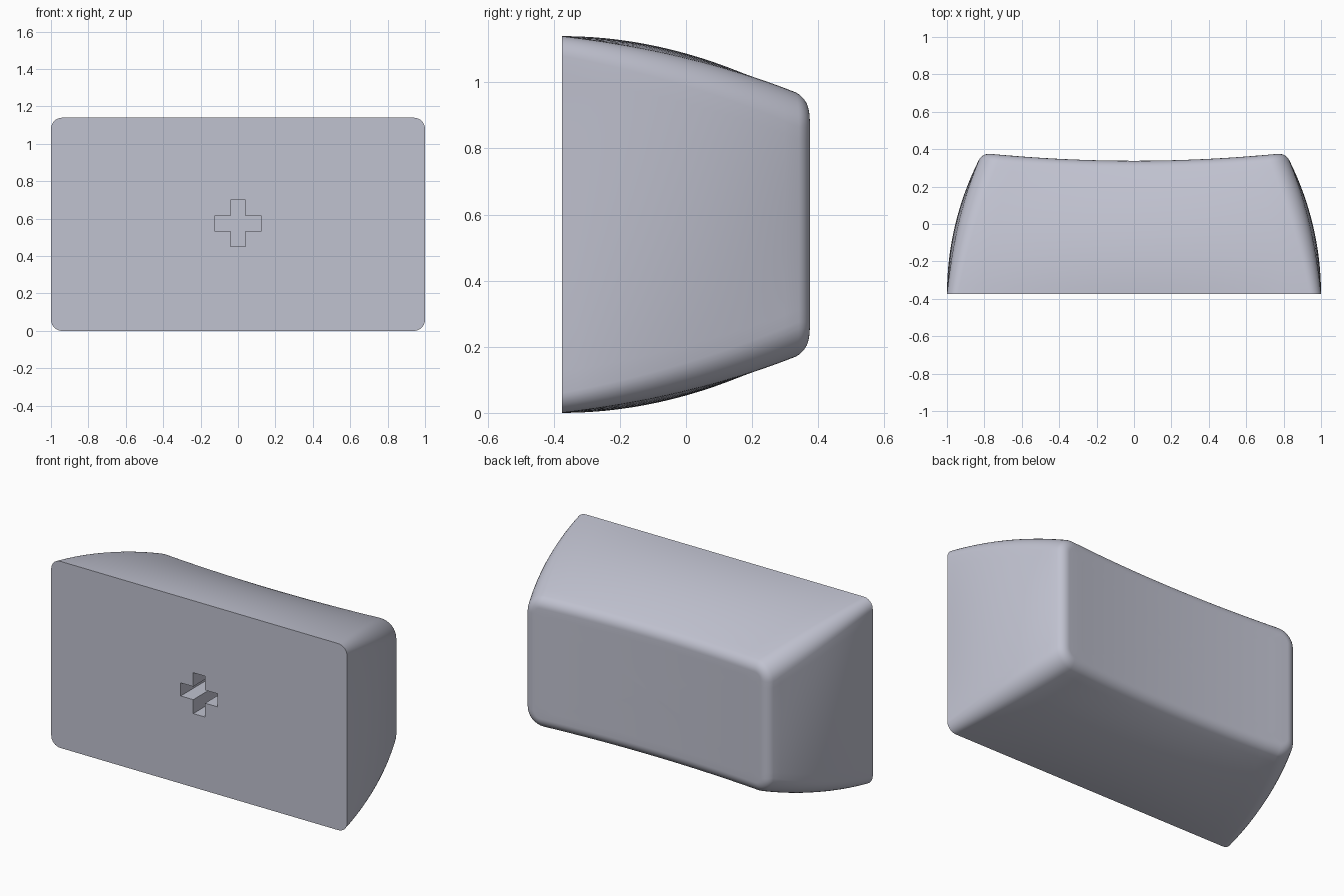
import bpy, bmesh, math

if "Cube" in bpy.data.objects:
    bpy.data.objects.remove(bpy.data.objects["Cube"], do_unlink=True)

FRONT = -0.375          # flat mounting face
HX, HZ = 1.0, 0.57      # half sizes at the mounting face
TAPER = 0.17            # inward drop of every wall
FILLET = 0.07           # rounding around the dished face
WALL_RINGS, FILLET_RINGS, CAP_RINGS = 16, 8, 8
ARC, SIDE = 8, 16       # segments per corner and per side


def make_object(name, bm):
    bmesh.ops.recalc_face_normals(bm, faces=bm.faces)
    mesh = bpy.data.meshes.new(name)
    bm.to_mesh(mesh)
    bm.free()
    obj = bpy.data.objects.new(name, mesh)
    bpy.context.collection.objects.link(obj)
    return obj


def dish(x):
    return 0.338 + 0.038 * (x / 0.78) ** 2


def outline(hx, hz, r):
    """Rounded rectangle centred on the origin."""
    pts = []
    for k, (sx, sz) in enumerate([(1, 1), (-1, 1), (-1, -1), (1, -1)]):
        for i in range(ARC + 1):
            a = math.pi / 2 * (k + i / ARC)
            pts.append((sx * (hx - r) + r * math.cos(a),
                        sz * (hz - r) + r * math.sin(a)))
    full = []
    for i, p in enumerate(pts):
        full.append(p)
        if i % (ARC + 1) == ARC:
            q = pts[(i + 1) % len(pts)]
            full += [(p[0] + (q[0] - p[0]) * j / SIDE,
                      p[1] + (q[1] - p[1]) * j / SIDE) for j in range(1, SIDE)]
    return full


def build_cap():
    slope = math.atan(2 * TAPER / 0.7)
    rise = FILLET * (1 - math.sin(slope))
    rings = []

    # Curved walls, fuller in the middle of each side than at the corners
    for i in range(WALL_RINGS + 1):
        t = i / WALL_RINGS
        bulge = 0.55 * TAPER * (t - t * t)
        drop = TAPER * t * t + bulge
        hx, hz = HX - drop, HZ - drop
        ring = []
        for x, z in outline(hx, hz, 0.06 + 0.045 * t):
            px = x * (1 + bulge / hx * (1 - (z / hz) ** 2))
            pz = z * (1 + bulge / hz * (1 - (x / hx) ** 2))
            ring.append((px, FRONT + t * (dish(px) - rise - FRONT), pz))
        rings.append(ring)

    # Rounded rim
    hx, hz = HX - TAPER, HZ - TAPER
    for i in range(1, FILLET_RINGS + 1):
        a = slope + (math.pi / 2 - slope) * i / FILLET_RINGS
        inset = FILLET * (math.cos(slope) - math.cos(a))
        rings.append([(x, dish(x) - FILLET * (1 - math.sin(a)), z)
                      for x, z in outline(hx - inset, hz - inset, 0.105 - inset)])

    # Dished face closing towards the centre
    rim = rings[-1]
    for i in range(1, CAP_RINGS):
        s = 1 - i / CAP_RINGS
        rings.append([(x * s, dish(x * s), z * s) for x, y, z in rim])

    bm = bmesh.new()
    loops = [[bm.verts.new((x, y, z + HZ)) for x, y, z in ring] for ring in rings]
    n = len(loops[0])
    for a, b in zip(loops, loops[1:]):
        for i in range(n):
            j = (i + 1) % n
            bm.faces.new((a[i], a[j], b[j], b[i]))
    centre = bm.verts.new((0, dish(0), HZ))
    for i in range(n):
        bm.faces.new((loops[-1][i], loops[-1][(i + 1) % n], centre))
    bm.faces.new(loops[0])
    return make_object("key_cap", bm)


def build_cross_cutter(arm=0.125, half=0.04, depth=0.3):
    bm = bmesh.new()
    quarter = [(arm, -half), (arm, half), (half, half)]
    verts = []
    for k in range(4):
        c, s = round(math.cos(k * math.pi / 2)), round(math.sin(k * math.pi / 2))
        verts += [bm.verts.new((c * x - s * z, FRONT - 0.1, s * x + c * z + HZ + 0.005))
                  for x, z in quarter]
    face = bm.faces.new(verts)
    new = bmesh.ops.extrude_face_region(bm, geom=[face])["geom"]
    bmesh.ops.translate(bm, vec=(0, depth + 0.1, 0),
                        verts=[v for v in new if isinstance(v, bmesh.types.BMVert)])
    return make_object("cross_cutter", bm)


cap = build_cap()
cutter = build_cross_cutter()
cutter.hide_render = True

# Cross-shaped socket in the mounting face
mod = cap.modifiers.new("socket", "BOOLEAN")
mod.operation = "DIFFERENCE"
mod.solver = "EXACT"
mod.object = cutter
bpy.ops.object.select_all(action="DESELECT")
cap.select_set(True)
bpy.context.view_layer.objects.active = cap
bpy.ops.object.modifier_apply(modifier=mod.name)
bpy.data.objects.remove(cutter, do_unlink=True)

# Pale grey plastic
colour = (0.53, 0.54, 0.63, 1)
mat = bpy.data.materials.new("pale_grey_plastic")
mat.use_nodes = True
mat.diffuse_color = colour
mat.node_tree.nodes["Principled BSDF"].inputs["Base Color"].default_value = colour
cap.data.materials.clear()
cap.data.materials.append(mat)

bpy.ops.object.shade_smooth_by_angle(angle=math.radians(35))
